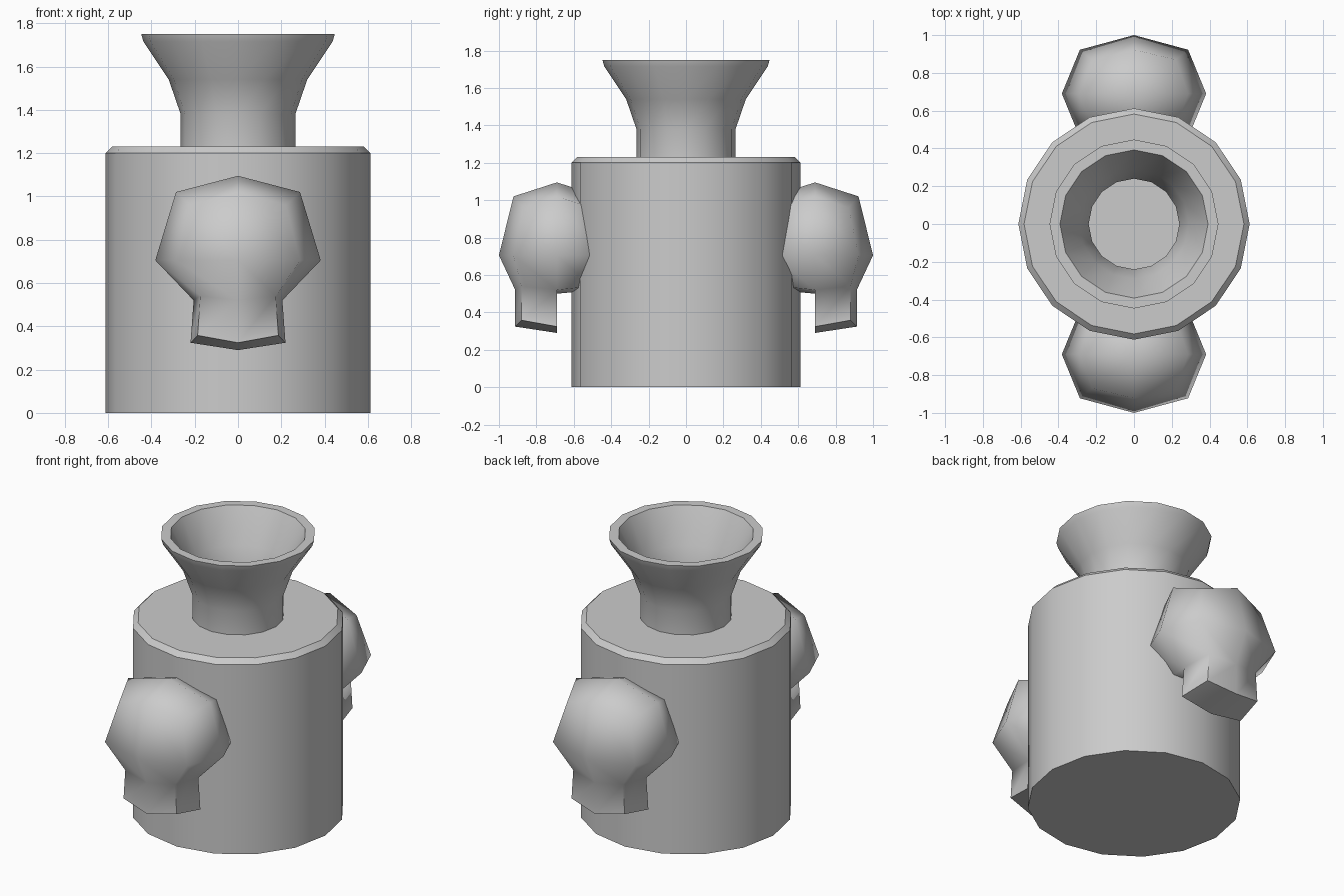
import bpy, bmesh, math

if "Cube" in bpy.data.objects:
    bpy.data.objects.remove(bpy.data.objects["Cube"])

SIDES = 16


def finish(name, bm, angle):
    bmesh.ops.recalc_face_normals(bm, faces=bm.faces)
    mesh = bpy.data.meshes.new(name)
    bm.to_mesh(mesh)
    bm.free()
    ob = bpy.data.objects.new(name, mesh)
    bpy.context.collection.objects.link(ob)
    bpy.ops.object.select_all(action='DESELECT')
    ob.select_set(True)
    bpy.context.view_layer.objects.active = ob
    bpy.ops.object.shade_smooth_by_angle(angle=math.radians(angle))
    return ob


def lathe(name, profile):
    """Revolve (radius, z) points and cap the first and last ring."""
    bm = bmesh.new()
    rings = []
    for r, z in profile:
        rings.append([bm.verts.new((r * math.cos(a), r * math.sin(a), z))
                      for a in (2 * math.pi * i / SIDES for i in range(SIDES))])
    for low, high in zip(rings, rings[1:]):
        for i in range(SIDES):
            j = (i + 1) % SIDES
            bm.faces.new((low[i], low[j], high[j], high[i]))
    bm.faces.new(rings[0])
    bm.faces.new(rings[-1])
    return finish(name, bm, 35)


def knob(name, side):
    """Rounded box with a short stem pulled from the outer half of its base."""
    bm = bmesh.new()
    bmesh.ops.create_cube(bm, size=2)
    bmesh.ops.subdivide_edges(bm, edges=bm.edges[:], cuts=1, use_grid_fill=True)
    stem_faces = [f for f in bm.faces
                  if f.normal.z < -0.9 and f.calc_center_median().y * side > 0]
    # round the box: face centres stay out, edges and corners pull in
    for v in bm.verts:
        x, y, z = (round(c) for c in v.co)
        off = abs(x) + abs(y)
        if z < 0:
            k = 0.85 if off == 2 else 1
            v.co = (0.205 * x * k, 0.72 * 0.31 * y * k, 0.50 + 0.02 * off)
        else:
            k = (1, 1, 0.75, 0.58)[off + z]
            v.co = (0.382 * x * k, 0.31 * y * k,
                    0.705 + z * (0.39, 0.315, 0.255)[off])
        v.co.y += side * 0.69
    # stem
    new = bmesh.ops.extrude_face_region(bm, geom=stem_faces)['geom']
    bmesh.ops.delete(bm, geom=[f for f in stem_faces if f.is_valid], context='FACES')
    for v in (g for g in new if isinstance(g, bmesh.types.BMVert)):
        v.co.z = 0.29 + (v.co.z - 0.50) * 1.7
        v.co.x *= 1.07
    return finish(name, bm, 65)


# body with a chamfered top edge
lathe("body", [(0.612, 0), (0.612, 1.2), (0.582, 1.23)])

# hollow flared funnel
lathe("funnel", [(0.265, 1.2), (0.265, 1.38), (0.32, 1.54), (0.437, 1.715),
                 (0.447, 1.75), (0.392, 1.75), (0.29, 1.54), (0.24, 1.38),
                 (0.24, 1.235)])

# front and back knobs
knob("front_knob", -1)
knob("back_knob", 1)
